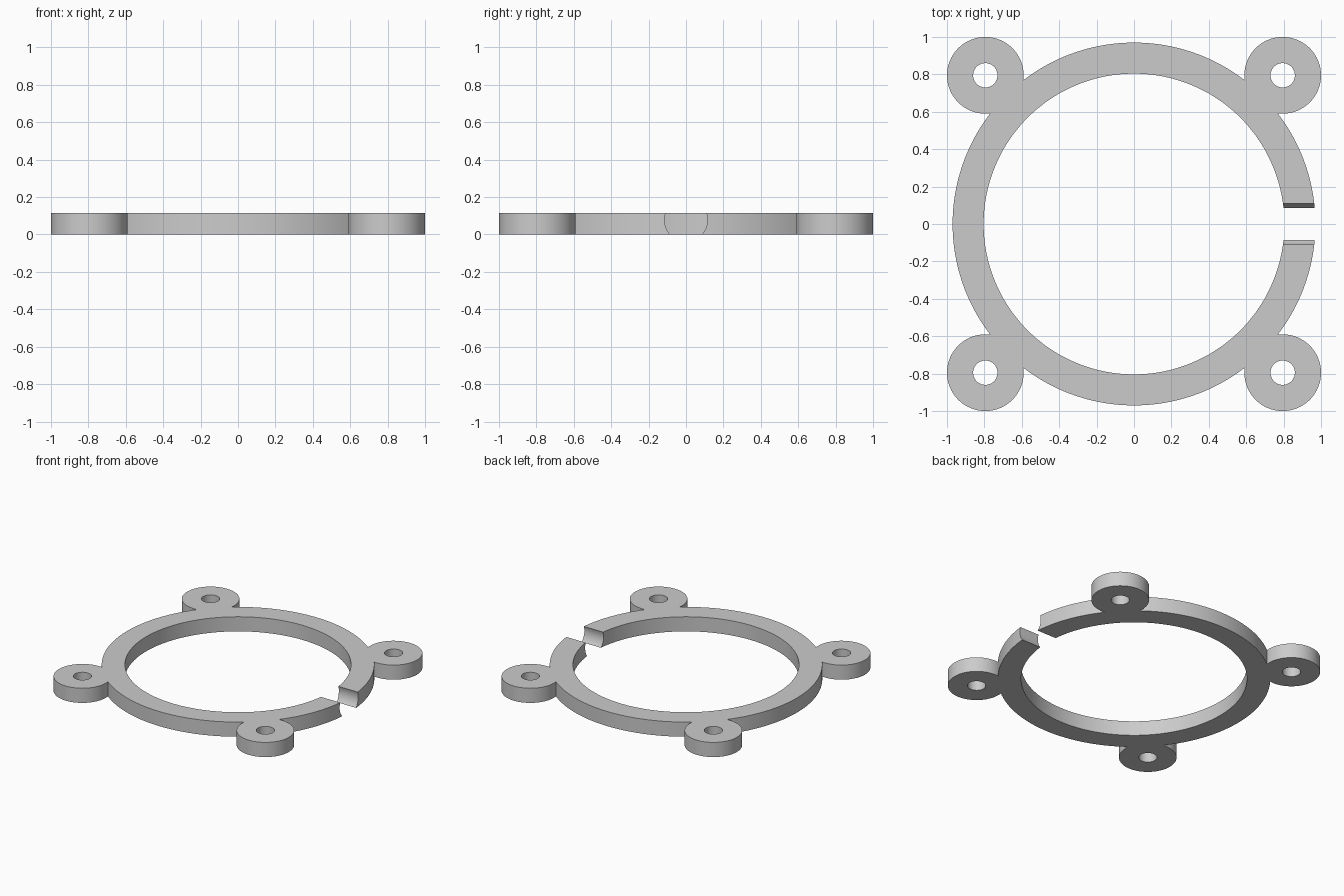
import bpy, math

if "Cube" in bpy.data.objects:
    bpy.data.objects.remove(bpy.data.objects["Cube"])

H = 0.115            # plate thickness
LUG = 0.795          # lug centre offset in x and y


def cylinder(name, radius, depth, loc, rot=(0, 0, 0), sides=64):
    bpy.ops.mesh.primitive_cylinder_add(vertices=sides, radius=radius, depth=depth,
                                        location=loc, rotation=rot)
    obj = bpy.context.object
    obj.name = name
    return obj


def boolean(target, tool, operation):
    mod = target.modifiers.new(operation.lower(), 'BOOLEAN')
    mod.operation = operation
    mod.solver = 'EXACT'
    mod.object = tool
    bpy.context.view_layer.objects.active = target
    bpy.ops.object.modifier_apply(modifier=mod.name)
    bpy.data.objects.remove(tool, do_unlink=True)


# Main disc
ring = cylinder("split_mounting_ring", 0.97, H, (0, 0, H / 2), sides=160)
corners = [(sx * LUG, sy * LUG) for sx in (-1, 1) for sy in (-1, 1)]

# Four corner lugs merged into the disc
for x, y in corners:
    boolean(ring, cylinder("lug", 0.205, H, (x, y, H / 2)), 'UNION')

# Centre opening and screw holes
boolean(ring, cylinder("bore", 0.804, H * 4, (0, 0, H / 2), sides=160), 'DIFFERENCE')
for x, y in corners:
    boolean(ring, cylinder("screw_hole", 0.065, H * 4, (x, y, H / 2), sides=48), 'DIFFERENCE')

# Round cable gap through the +x side
boolean(ring, cylinder("cable_gap", 0.115, 0.8, (0.9, 0, 0.077),
                       (0, math.pi / 2, 0)), 'DIFFERENCE')

# Smooth curved walls, sharp rims
bpy.ops.object.select_all(action='DESELECT')
ring.select_set(True)
bpy.context.view_layer.objects.active = ring
bpy.ops.object.shade_smooth_by_angle(angle=math.radians(30))
